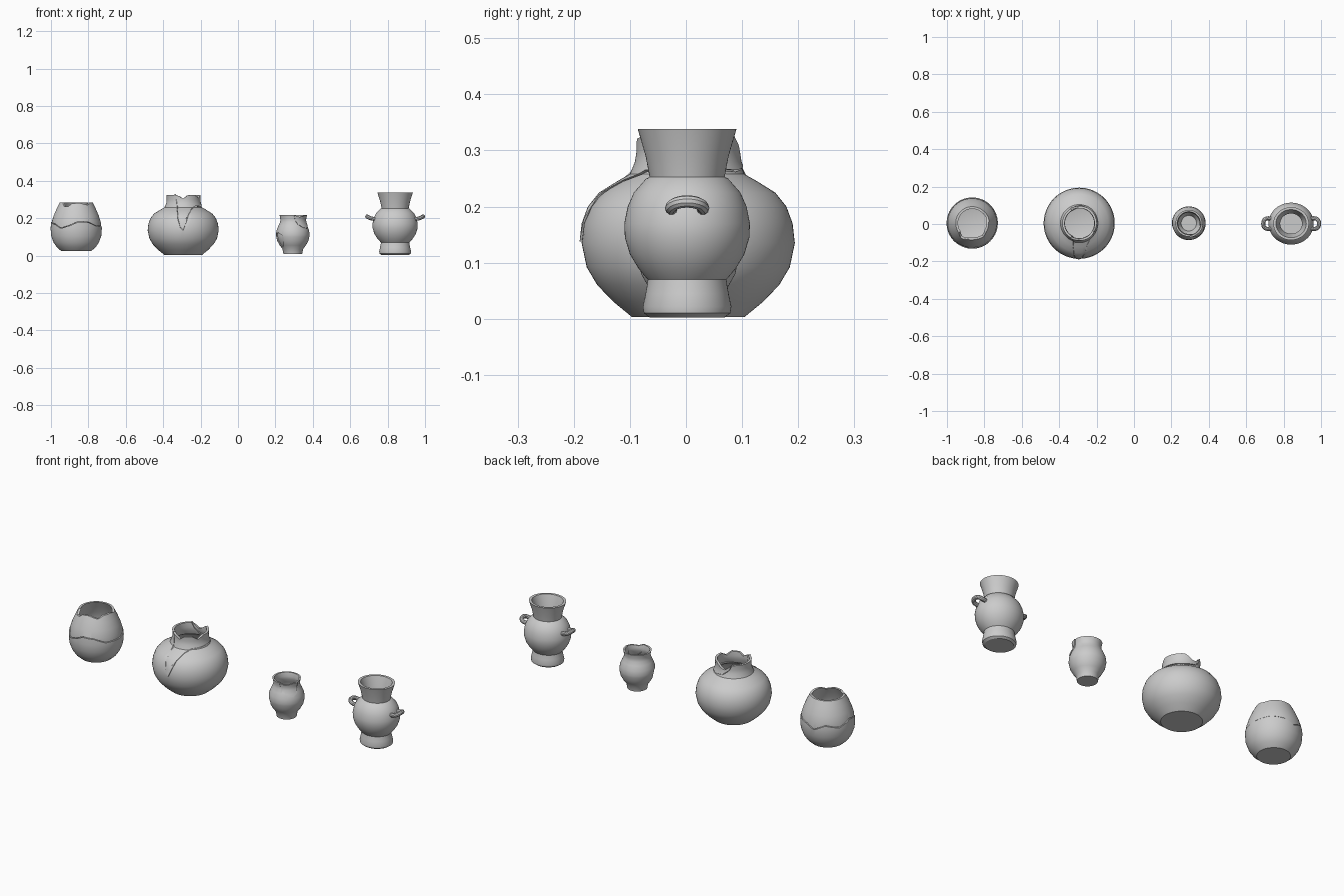
import bpy, bmesh, math

if "Cube" in bpy.data.objects:
    bpy.data.objects.remove(bpy.data.objects["Cube"])

STEP = 5  # degrees per column


def lerp(table, t):
    """Piecewise-linear lookup in [(key, value), ...]."""
    if t <= table[0][0]:
        return table[0][1]
    for (a, va), (b, vb) in zip(table, table[1:]):
        if t <= b:
            return va + (vb - va) * (t - a) / (b - a)
    return table[-1][1]


def shell(name, profile, loc, lo=None, hi=None, arc=(0, 360), wall=0.012,
          push=0.0, base=False, sx=1.0):
    """Turned wall piece between two jagged edges lo(angle) and hi(angle)."""
    lo = lo or [(0, profile[0][0])]
    hi = hi or [(0, profile[-1][0])]
    full = arc[1] - arc[0] >= 360
    count = round((arc[1] - arc[0]) / STEP)
    bm = bmesh.new()
    cols = []
    for i in range(count if full else count + 1):
        deg = arc[0] + i * STEP
        a = math.radians(deg)
        z0 = lerp(lo, deg)
        z1 = max(z0 + 0.0005, lerp(hi, deg))
        zs = [z0] + [min(max(z, z0), z1) for z, r in profile] + [z1]

        def vert(z, inner):
            r = lerp(profile, z) + push - (wall if inner else 0)
            zz = max(z, profile[0][0] + wall) if inner and base else z
            return bm.verts.new((r * math.cos(a) * sx, r * math.sin(a), zz))
        cols.append([vert(z, False) for z in zs] +
                    [vert(z, True) for z in reversed(zs)])
    n = len(cols[0])
    for i in range(count):
        c, d = cols[i], cols[(i + 1) % len(cols)]
        for k in range(n - 1 if base else n):
            m = (k + 1) % n
            bm.faces.new((c[k], d[k], d[m], c[m]))
    if base:
        bm.faces.new([c[0] for c in cols])
        bm.faces.new([c[-1] for c in cols])
    elif not full:
        bm.faces.new(cols[0])
        bm.faces.new(cols[-1])
    bmesh.ops.remove_doubles(bm, verts=bm.verts, dist=1e-5)
    bmesh.ops.recalc_face_normals(bm, faces=bm.faces)
    me = bpy.data.meshes.new(name)
    bm.to_mesh(me)
    bm.free()
    ob = bpy.data.objects.new(name, me)
    bpy.context.collection.objects.link(ob)
    ob.location = loc
    smooth(ob)
    return ob


def smooth(ob):
    bpy.ops.object.select_all(action='DESELECT')
    ob.select_set(True)
    bpy.context.view_layer.objects.active = ob
    bpy.ops.object.shade_smooth_by_angle(angle=math.radians(32))


# Egg-shaped pot, snapped round the middle, chipped rim
egg = [(.025, .08), (.045, .103), (.07, .12), (.105, .133), (.145, .136), (.18, .133),
       (.215, .122), (.25, .107), (.284, .09)]
crack = [(0, .155), (45, .168), (75, .16), (95, .14), (120, .167), (150, .152), (180, .18),
         (215, .165), (233, .145), (255, .16), (275, .18), (300, .176), (325, .155), (360, .155)]
rim = [(0, .284), (20, .276), (50, .284), (215, .284), (230, .262), (245, .264), (255, .278),
       (280, .282), (310, .27), (330, .284), (360, .284)]
P1 = (-.865, .005, 0)
shell("egg_pot_lower", egg, P1, hi=crack, base=True, push=.001)
shell("egg_pot_upper", egg, P1, lo=[(a, z + .003) for a, z in crack], hi=rim, push=-.002)

# Wide pot with a cracked neck piece that has a tongue down the front
wide = [(.003, .1), (.03, .133), (.06, .162), (.092, .181), (.135, .19), (.17, .186),
        (.2, .175), (.225, .155), (.245, .123), (.258, .1), (.28, .091), (.3, .088), (.325, .09)]
split = [(240, .325), (245, .305), (251, .26), (258, .23), (266, .14), (270, .135), (274, .165),
         (279, .215), (290, .245), (310, .262), (360, .266), (420, .262), (450, .27),
         (470, .295), (480, .325)]
lip = [(240, .325), (255, .318), (270, .305), (285, .322), (310, .325), (330, .308), (350, .325),
       (420, .325), (445, .3), (455, .298), (480, .325)]
body_top = [(a, lerp(split, a + 360 if a < 180 else a)) for a in range(0, 361, STEP)]
P2 = (-.293, .004, 0)
shell("wide_pot_body", wide, P2, hi=body_top, base=True)
shell("wide_pot_neck_shard", wide, P2, lo=[(a, z + .003) for a, z in split], hi=lip,
      arc=(240, 480), push=.004)

# Small jar: one shard lifted at the rim, one sunk low on the side
jar = [(.008, .05), (.035, .055), (.055, .07), (.08, .084), (.11, .09), (.135, .087),
       (.16, .077), (.178, .068), (.195, .066), (.216, .071)]
bite = [(275, .216), (280, .19), (290, .168), (310, .15), (330, .146), (345, .16), (355, .216)]
gap_lo = [(190, .1), (195, .06), (205, .047), (222, .05), (230, .075), (235, .1)]
gap_hi = [(190, .1), (195, .118), (210, .123), (225, .113), (230, .108), (235, .1)]
P3 = (.293, .004, 0)
shell("jar_lower", jar, P3, hi=gap_lo, base=True, wall=.009)
shell("jar_upper", jar, P3, lo=gap_hi, hi=bite, wall=.009)
shell("jar_rim_shard", jar, P3, lo=bite, hi=[(275, .216), (300, .206), (330, .214)],
      arc=(275, 355), push=.005, wall=.009)
shell("jar_side_shard", jar, P3, lo=gap_lo, hi=gap_hi, arc=(190, 235), push=-.006, wall=.008)

# Footed urn, slightly oval, with two ear handles
urn = [(.002, .066), (.01, .077), (.022, .079), (.045, .074), (.07, .07), (.072, .072), (.09, .087),
       (.115, .102), (.145, .111), (.17, .112), (.2, .106), (.225, .095), (.25, .073),
       (.253, .067), (.29, .074), (.338, .088)]
P4 = (.84, .002, 0)
shell("urn", urn, P4, base=True, sx=1.08, wall=.013)

ear = [(.1, -.026, .195), (.128, -.028, .199), (.144, -.019, .206), (.149, 0, .209),
       (.144, .019, .206), (.128, .028, .199), (.1, .026, .195)]
for side, label in ((1, "right"), (-1, "left")):
    cu = bpy.data.curves.new("urn_handle_" + label, 'CURVE')
    cu.dimensions = '3D'
    cu.bevel_depth = .011
    cu.bevel_resolution = 3
    cu.use_fill_caps = True
    sp = cu.splines.new('BEZIER')
    sp.bezier_points.add(len(ear) - 1)
    for p, (x, y, z) in zip(sp.bezier_points, ear):
        p.co = (side * x, y, z)
        p.handle_left_type = p.handle_right_type = 'AUTO'
    sp.resolution_u = 4
    ob = bpy.data.objects.new("urn_handle_" + label, cu)
    bpy.context.collection.objects.link(ob)
    ob.location = P4
    bpy.ops.object.select_all(action='DESELECT')
    ob.select_set(True)
    bpy.context.view_layer.objects.active = ob
    bpy.ops.object.convert(target='MESH')
    smooth(bpy.context.view_layer.objects.active)
